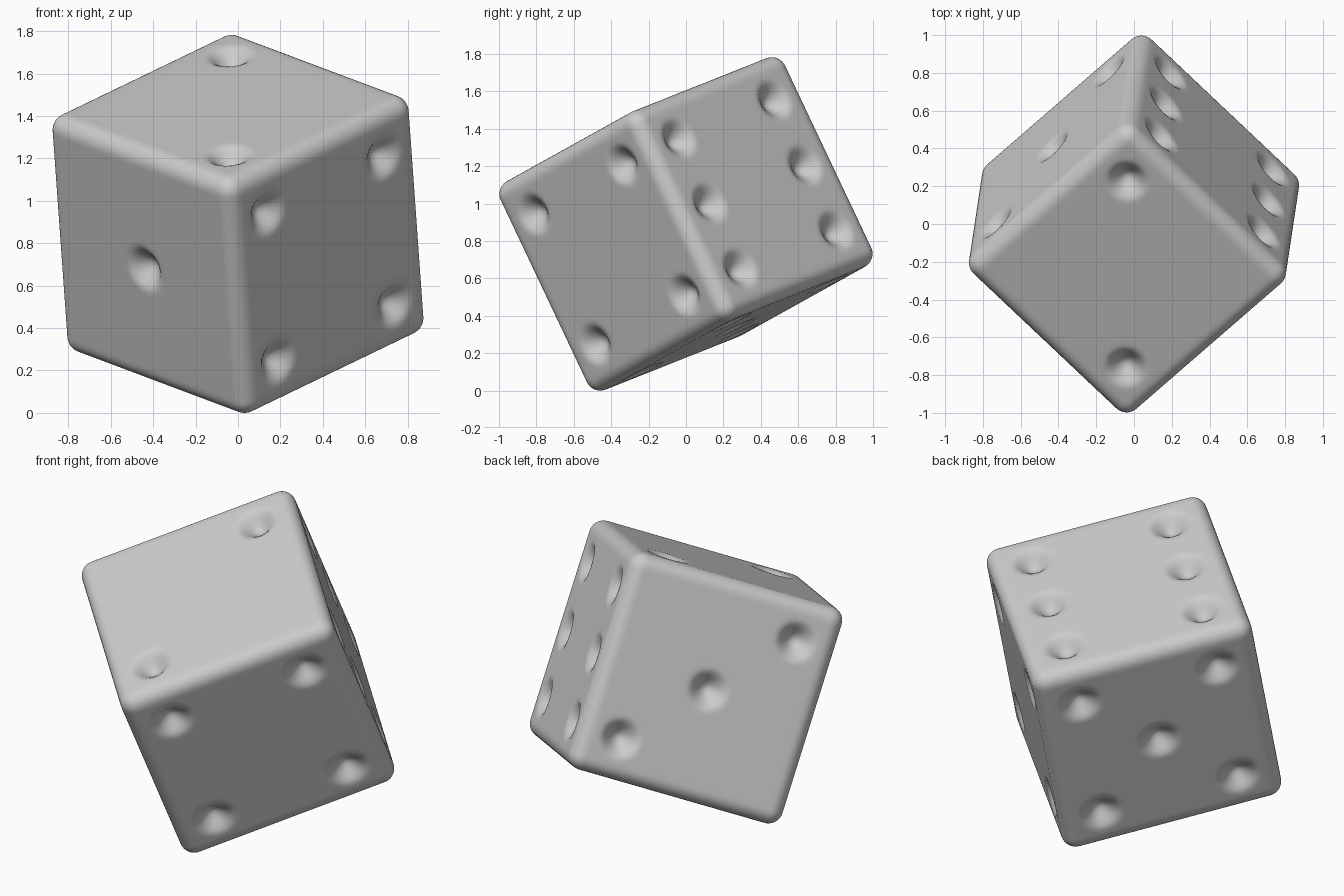
import bpy
import bmesh
import math
from mathutils import Vector, Matrix

if "Cube" in bpy.data.objects:
    bpy.data.objects.remove(bpy.data.objects["Cube"], do_unlink=True)

HALF = 0.618        # centre to flat face
ROUND = 0.08        # edge radius
STEP = 0.386        # pip spacing
PIP_RADIUS = 0.125
PIP_DEPTH = 0.075

# One grey material
grey = bpy.data.materials.new("plain_grey")
grey.use_nodes = True
colour = (0.6, 0.6, 0.6, 1)
grey.diffuse_color = colour
grey.node_tree.nodes["Principled BSDF"].inputs["Base Color"].default_value = colour

# Pip layouts: (axis, side) -> positions on the two remaining axes
corners = [(a, b) for a in (-1, 1) for b in (-1, 1)]
layouts = {
    (0, -1): [(0, 0)],
    (2, 1): [(-1, -1), (1, 1)],
    (1, 1): [(-1, 1), (0, 0), (1, -1)],
    (1, -1): corners,
    (2, -1): corners + [(0, 0)],
    (0, 1): [(a, b) for a in (-1, 1) for b in (-1, 0, 1)],
}


def rounded(p):
    """Pull a point of the box onto a box with rounded edges."""
    inner = HALF - ROUND
    core = Vector([max(-inner, min(inner, c)) for c in p])
    return core + (p - core).normalized() * ROUND


def dimple(p):
    """Press soft round pips into the flat faces."""
    for (axis, side), spots in layouts.items():
        if p[axis] * side < HALF - 0.001:
            continue
        i, j = [k for k in range(3) if k != axis]
        for a, b in spots:
            dist = math.hypot(p[i] - a * STEP, p[j] - b * STEP)
            if dist < PIP_RADIUS:
                fall = 0.5 + 0.5 * math.cos(math.pi * dist / PIP_RADIUS)
                p[axis] -= side * PIP_DEPTH * fall
                return p
    return p


# Die body: fine grid cube, rounded and dimpled
bm = bmesh.new()
bmesh.ops.create_cube(bm, size=2 * HALF)
bmesh.ops.subdivide_edges(bm, edges=bm.edges[:], cuts=71, use_grid_fill=True)
for v in bm.verts:
    v.co = dimple(rounded(v.co.copy()))

# Tumbled pose, resting on one corner
u = Vector((0.83, 0.72, 0.40)).normalized()
v_dir = Vector((-0.83, 0.78, 0.31))
v_dir = (v_dir - u * v_dir.dot(u)).normalized()
pose = Matrix((u, v_dir, u.cross(v_dir))).transposed()
bmesh.ops.transform(bm, matrix=pose.to_4x4(), verts=bm.verts[:])
lowest = min(v.co.z for v in bm.verts)
bmesh.ops.translate(bm, vec=(0, 0, -lowest), verts=bm.verts[:])
for f in bm.faces:
    f.smooth = True

mesh = bpy.data.meshes.new("die")
bm.to_mesh(mesh)
bm.free()
mesh.materials.append(grey)
die = bpy.data.objects.new("die", mesh)
bpy.context.collection.objects.link(die)
